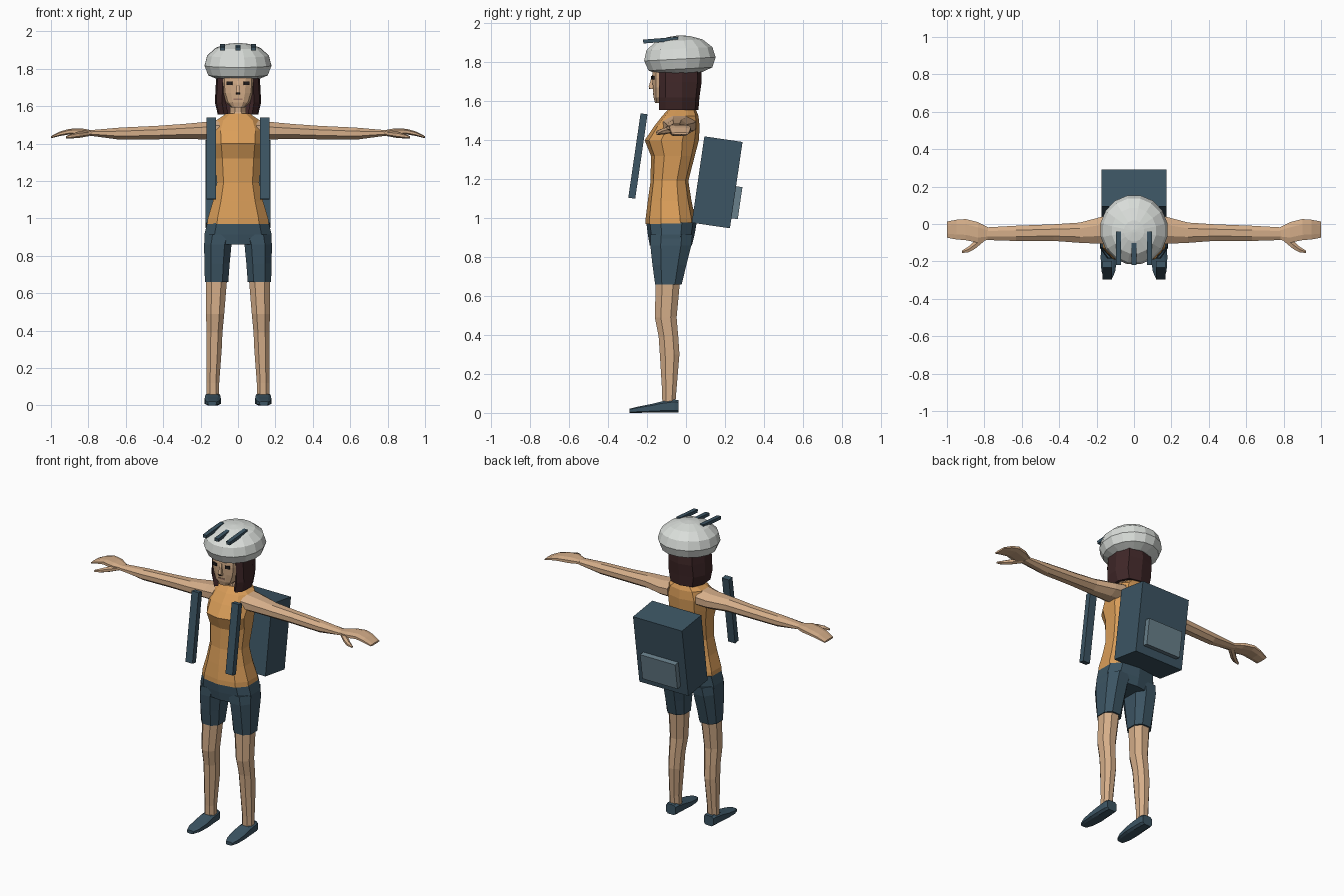
import bpy, bmesh, math
from mathutils import Matrix, Vector


def material(name, rgb):
    m = bpy.data.materials.new(name)
    m.diffuse_color = (*rgb, 1)
    return m


SKIN = material("skin", (0.66, 0.42, 0.25))
ORANGE = material("orange shirt", (0.70, 0.34, 0.10))
NAVY = material("dark slate", (0.045, 0.090, 0.125))
HAIR = material("dark brown hair", (0.050, 0.020, 0.021))
WHITE = material("helmet white", (0.70, 0.73, 0.70))
POCKET = material("pocket grey blue", (0.14, 0.215, 0.26))
DARK = material("eye dark", (0.015, 0.012, 0.012))
LIP = material("lip", (0.34, 0.19, 0.13))


def finish(bm, name, mat, mirror=False):
    bmesh.ops.recalc_face_normals(bm, faces=bm.faces)
    me = bpy.data.meshes.new(name)
    bm.to_mesh(me)
    bm.free()
    me.materials.append(mat)
    ob = bpy.data.objects.new(name, me)
    bpy.context.collection.objects.link(ob)
    if mirror:
        ob.modifiers.new("mirror", 'MIRROR')
    return ob


def loft(name, mat, rings, axis='z', n=8, power=1.0, phase=0.5, mirror=False):
    """Rings are (position, min_a, max_a, min_b, max_b) along the axis;
    a, b are the other two axes in x, y, z order."""
    bm = bmesh.new()
    loops = []
    for pos, a0, a1, b0, b1 in rings:
        loop = []
        for i in range(n):
            t = 2 * math.pi * (i + phase) / n
            c, s = (math.copysign(abs(v) ** power, v) for v in (math.cos(t), math.sin(t)))
            a = (a0 + a1) / 2 + c * (a1 - a0) / 2
            b = (b0 + b1) / 2 + s * (b1 - b0) / 2
            co = {'x': (pos, a, b), 'y': (a, pos, b), 'z': (a, b, pos)}[axis]
            loop.append(bm.verts.new(co))
        loops.append(loop)
    for lo, hi in zip(loops, loops[1:]):
        for i in range(n):
            j = (i + 1) % n
            bm.faces.new((lo[i], lo[j], hi[j], hi[i]))
    bm.faces.new(loops[0])
    bm.faces.new(loops[-1])
    return finish(bm, name, mat, mirror)


def box(name, mat, center, size, tilt=0.0, turn=0.0, mirror=False):
    bm = bmesh.new()
    m = (Matrix.Translation(center) @ Matrix.Rotation(turn, 4, 'Z')
         @ Matrix.Rotation(tilt, 4, 'X') @ Matrix.Diagonal((*size, 1)))
    bmesh.ops.create_cube(bm, size=1, matrix=m)
    return finish(bm, name, mat, mirror)


# Shirt, widening at the hem and pushed out at the chest
loft("shirt", ORANGE, [
    (0.970, -0.172, 0.172, -0.208, 0.050),
    (1.000, -0.168, 0.168, -0.207, 0.047),
    (1.090, -0.140, 0.140, -0.196, 0.028),
    (1.190, -0.118, 0.118, -0.182, 0.012),
    (1.320, -0.128, 0.128, -0.180, 0.045),
    (1.400, -0.138, 0.138, -0.212, 0.066),
    (1.470, -0.142, 0.142, -0.165, 0.070),
    (1.525, -0.120, 0.120, -0.122, 0.064),
    (1.560, -0.065, 0.065, -0.090, 0.050)], n=10, power=0.8)

# Neck and head
loft("neck", SKIN, [
    (1.52, -0.060, 0.060, -0.095, 0.040),
    (1.57, -0.045, 0.045, -0.085, 0.025),
    (1.66, -0.045, 0.045, -0.090, 0.025)], n=8)
loft("head", SKIN, [
    (1.592, -0.035, 0.035, -0.160, -0.060),
    (1.620, -0.064, 0.064, -0.168, -0.010),
    (1.670, -0.084, 0.084, -0.172, 0.030),
    (1.720, -0.090, 0.090, -0.175, 0.050),
    (1.780, -0.090, 0.090, -0.172, 0.050)], n=12, power=0.6)

# Face details
loft("nose", SKIN, [
    (1.662, -0.017, 0.017, -0.182, -0.150),
    (1.674, -0.015, 0.015, -0.199, -0.150),
    (1.735, -0.006, 0.006, -0.178, -0.150)], n=4)
box("nose_shadow", DARK, (0, -0.186, 1.667), (0.016, 0.008, 0.008))
box("eye", DARK, (0.045, -0.171, 1.722), (0.030, 0.009, 0.018), turn=0.25, mirror=True)
box("mouth", LIP, (0, -0.166, 1.637), (0.050, 0.009, 0.009))

# Hair: open shell around the sides and back, longest at the front
half = [(0.083, -0.138), (0.112, -0.105), (0.120, -0.02), (0.085, 0.06)]
path = half + [(0.0, 0.082)] + [(-x, y) for x, y in reversed(half)]
bm = bmesh.new()
rows = []
for z, s, back in [(1.555, 0.90, 0.78), (1.62, 1.03, 0.84), (1.70, 1.0, 0.98), (1.79, 0.94, 0.95)]:
    rows.append([bm.verts.new((x * s, y * (back if y > 0 else 1), z)) for x, y in path])
for lo, hi in zip(rows, rows[1:]):
    for i in range(len(path) - 1):
        bm.faces.new((lo[i], lo[i + 1], hi[i + 1], hi[i]))
hair = finish(bm, "hair", HAIR)
if hair.data.polygons[len(path) // 2].normal.y < 0:
    hair.data.flip_normals()
solid = hair.modifiers.new("thickness", 'SOLIDIFY')
solid.thickness = 0.028
solid.offset = -1

# Helmet: faceted dome, tipped slightly forward
profile = [(1.744, 0.110), (1.766, 0.162), (1.817, 0.182), (1.870, 0.168),
           (1.912, 0.120), (1.933, 0.055), (1.938, 0.008)]
helmet = loft("helmet", WHITE, [(z - 1.83, -r, r, -r * 1.03, r * 1.03) for z, r in profile], n=16)
helmet.data.transform(Matrix.Translation((0, -0.032, 1.83)) @ Matrix.Rotation(math.radians(3), 4, 'X'))
for label, x in (("left", 0.083), ("middle", 0.0), ("right", -0.083)):
    box(label + "_helmet_vent", NAVY, (x, -0.13, 1.914), (0.026, 0.18, 0.020), tilt=0.08)

# Arms and hands
loft("arm", SKIN, [
    (0.100, -0.125, 0.055, 1.420, 1.532),
    (0.170, -0.112, 0.045, 1.418, 1.520),
    (0.290, -0.105, 0.012, 1.422, 1.508),
    (0.430, -0.094, 0.002, 1.420, 1.498),
    (0.630, -0.094, -0.006, 1.418, 1.488),
    (0.800, -0.088, -0.016, 1.442, 1.472)], axis='x', n=8, mirror=True)
loft("hand", SKIN, [
    (0.780, -0.086, -0.016, 1.444, 1.472),
    (0.835, -0.104, 0.014, 1.444, 1.482),
    (0.900, -0.090, 0.030, 1.448, 1.480),
    (0.950, -0.086, 0.026, 1.440, 1.466),
    (1.000, -0.076, 0.016, 1.428, 1.440)], axis='x', n=8, power=0.8, mirror=True)
loft("thumb", SKIN, [
    (0.795, -0.090, -0.040, 1.440, 1.468),
    (0.850, -0.136, -0.085, 1.430, 1.464),
    (0.885, -0.154, -0.118, 1.428, 1.454),
    (0.920, -0.156, -0.142, 1.428, 1.440)], axis='x', n=6, mirror=True)

# Shorts
loft("shorts_hips", NAVY, [
    (0.860, -0.184, 0.184, -0.186, 0.030),
    (0.915, -0.186, 0.186, -0.196, 0.044),
    (0.978, -0.170, 0.170, -0.204, 0.055)], n=10, power=0.75)
loft("shorts_leg", NAVY, [
    (0.660, 0.048, 0.181, -0.163, -0.018),
    (0.760, 0.040, 0.184, -0.178, 0.008),
    (0.860, 0.030, 0.186, -0.190, 0.034),
    (0.915, 0.010, 0.182, -0.190, 0.040)], n=8, power=0.8, mirror=True)

# Legs and shoes
loft("leg", SKIN, [
    (0.050, 0.098, 0.170, -0.124, -0.052),
    (0.120, 0.098, 0.170, -0.126, -0.046),
    (0.300, 0.084, 0.172, -0.138, -0.030),
    (0.390, 0.080, 0.172, -0.144, -0.036),
    (0.490, 0.070, 0.174, -0.164, -0.044),
    (0.680, 0.054, 0.176, -0.160, -0.026)], n=8, power=0.9, mirror=True)
loft("shoe", NAVY, [
    (-0.290, 0.115, 0.162, 0.0, 0.022),
    (-0.250, 0.098, 0.176, 0.0, 0.032),
    (-0.180, 0.090, 0.180, 0.0, 0.046),
    (-0.125, 0.092, 0.178, 0.0, 0.060),
    (-0.060, 0.094, 0.176, 0.0, 0.070),
    (-0.038, 0.100, 0.170, 0.0, 0.066)], axis='y', n=8, power=0.5, mirror=True)

# Backpack, pocket and front straps share one lean
LEAN = math.radians(-8.3)
box("backpack", NAVY, (0, 0.160, 1.184), (0.350, 0.198, 0.448), tilt=LEAN)
box("backpack_pocket", POCKET, (0, 0.258, 1.080), (0.250, 0.040, 0.166), tilt=LEAN)
box("strap", NAVY, (0.143, -0.247, 1.319), (0.050, 0.036, 0.438), tilt=LEAN, mirror=True)
